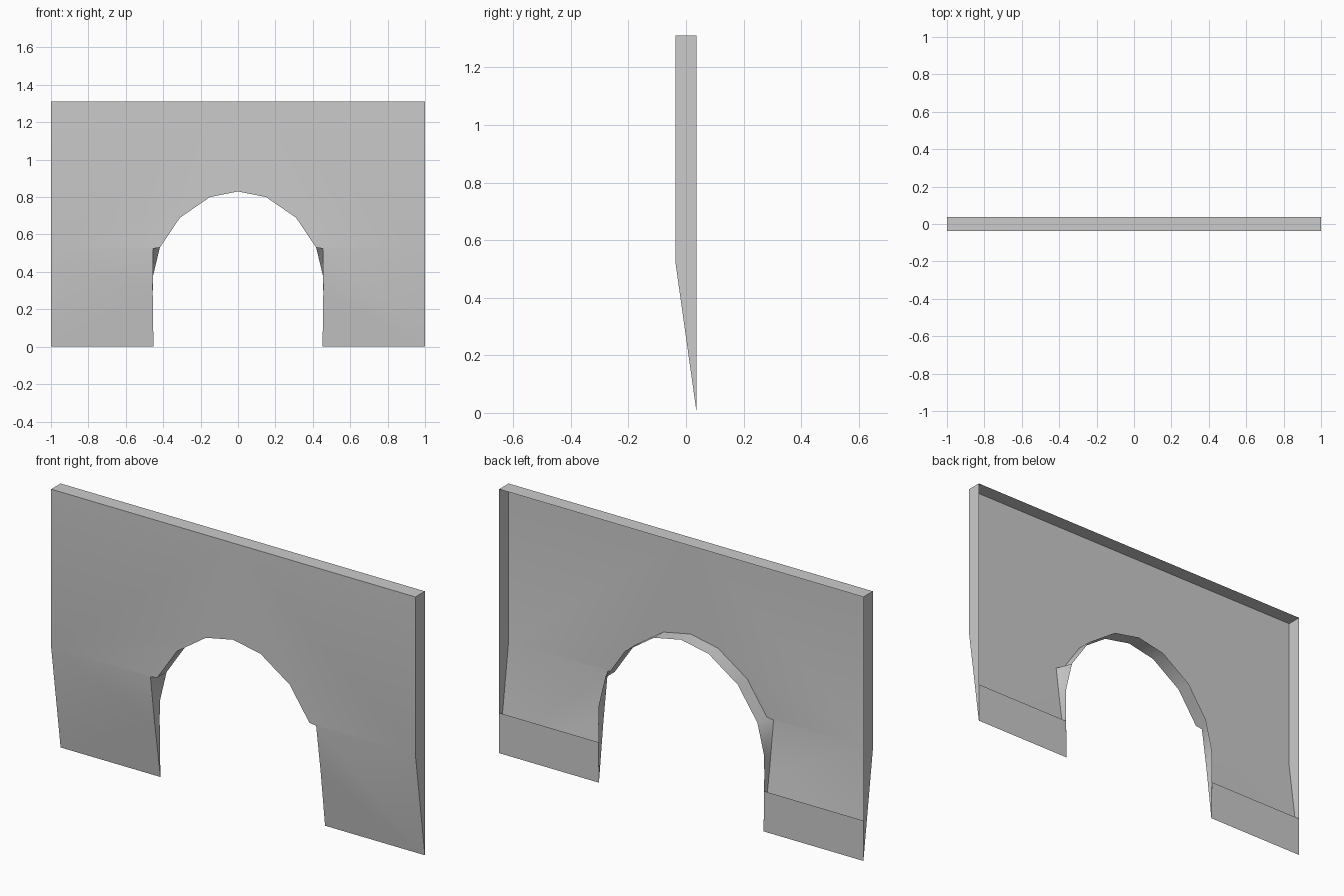
import bpy, bmesh
from math import radians

if "Cube" in bpy.data.objects:
    bpy.data.objects.remove(bpy.data.objects["Cube"])

T = 0.037      # half thickness
H = 1.31       # wall height
K = 0.525      # height where the front starts to taper to the back
P = 0.20       # height of the back strip


def front_y(z):
    return -T if z >= K else T - 2 * T * z / K


def part(name, faces):
    """Right half from polygons, mirrored across x = 0."""
    bm = bmesh.new()
    for pts in faces:
        unique = list(dict.fromkeys(pts))
        bm.faces.new([bm.verts.new(p) for p in unique])
    bmesh.ops.remove_doubles(bm, verts=bm.verts, dist=1e-5)
    mesh = bpy.data.meshes.new(name)
    bm.to_mesh(mesh)
    bm.free()
    ob = bpy.data.objects.new(name, mesh)
    bpy.context.collection.objects.link(ob)
    mod = ob.modifiers.new("Mirror", 'MIRROR')
    mod.use_axis[0] = True
    bpy.ops.object.select_all(action='DESELECT')
    ob.select_set(True)
    bpy.context.view_layer.objects.active = ob
    bpy.ops.object.modifier_apply(modifier=mod.name)
    bpy.ops.object.shade_smooth_by_angle(angle=radians(40))
    return ob


# Opening outline (x, z), foot to crown; front edge has a small notch
crown = [(0.418, 0.53), (0.31, 0.69), (0.15, 0.80), (0, 0.83)]
foot = [(0.452, 0), (0.456, 0.29)]
front_path = [(x, front_y(z), z) for x, z in foot + [(0.455, K)] + crown]
back_path = [(x, T, z) for x, z in foot + [(0.454, 0.38)] + crown]

# Front skin: tapered leg and upper wall around the arch
leg = [front_path[0], (1, T, 0), (1, -T, K), front_path[2], front_path[1]]
upper = [front_path[2], (1, -T, K), (1, -T, H), (0, -T, H)] + front_path[:2:-1]
part("wall_front", [leg, upper])

# Arch lining between the front and back outlines
part("arch_lining", [(f0, f1, b1, b0) for f0, f1, b1, b0 in
                     zip(front_path, front_path[1:], back_path[1:], back_path)])

# Top and end rims (the back is open)
part("wall_rim", [
    [(0, -T, H), (1, -T, H), (1, T, H), (0, T, H)],
    [(1, -T, K), (1, T, 0), (1, T, H), (1, -T, H)],
])

# Low strip closing the back of each leg
part("back_strip", [[(0.452, T, 0), (0.455, T, P), (1, T, P), (1, T, 0)]])
